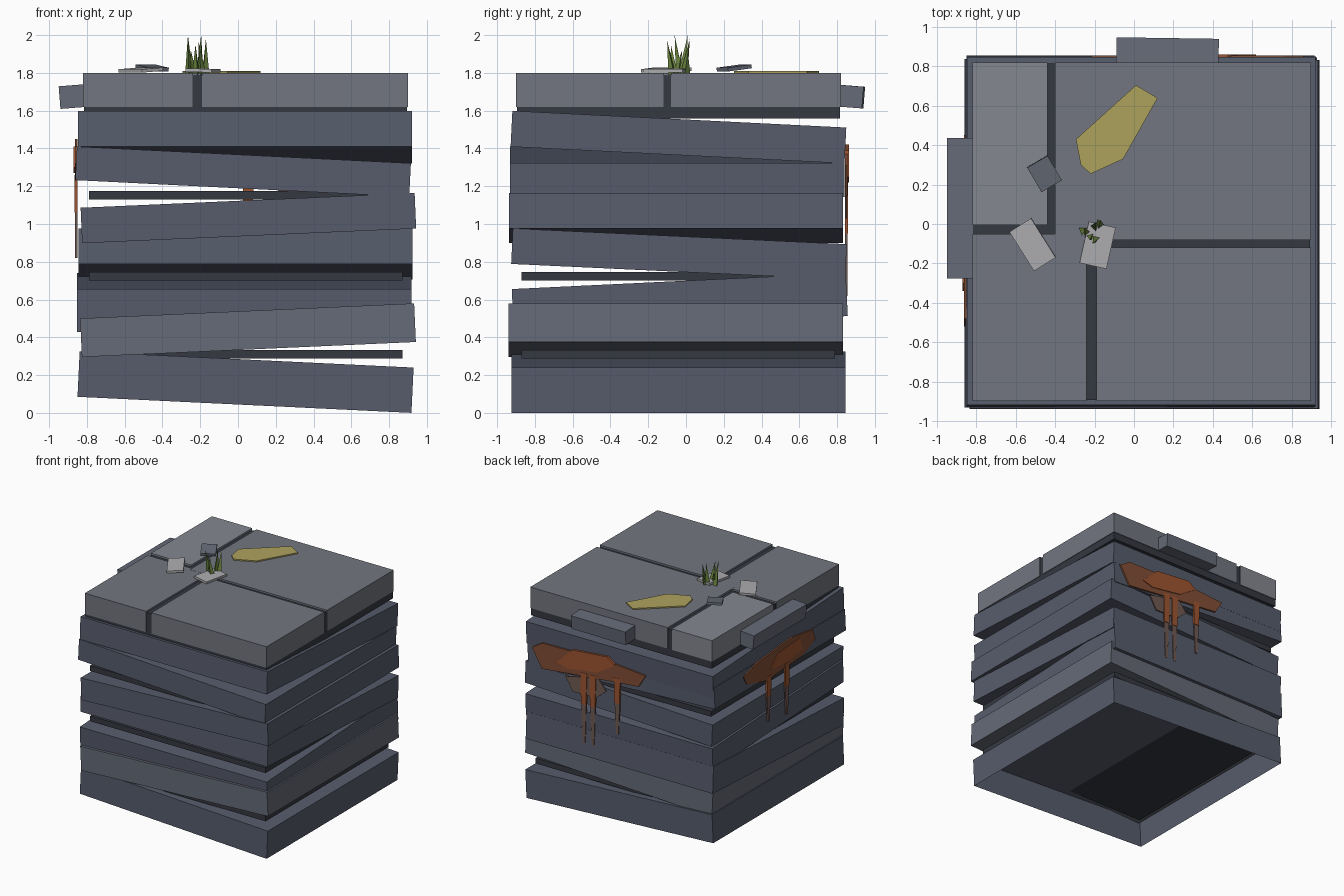
import bpy, bmesh, math, random
from mathutils import Matrix, Vector

if "Cube" in bpy.data.objects:
    bpy.data.objects.remove(bpy.data.objects["Cube"])

random.seed(4)


def mat(name, r, g, b):
    m = bpy.data.materials.new(name)
    m.diffuse_color = (r, g, b, 1)
    m.use_nodes = True
    m.node_tree.nodes["Principled BSDF"].inputs["Base Color"].default_value = m.diffuse_color
    return m


STONE = mat("slate", 0.095, 0.108, 0.15)
STONE_LIGHT = mat("slate_light", 0.13, 0.145, 0.185)
SLAB = mat("slab", 0.17, 0.18, 0.215)
SLAB_LIGHT = mat("slab_light", 0.23, 0.245, 0.28)
DARK = mat("dark_joint", 0.035, 0.04, 0.052)
CHIP = mat("chip", 0.42, 0.42, 0.44)
MOSS = mat("dry_moss", 0.42, 0.36, 0.11)
GRASS = mat("grass", 0.15, 0.24, 0.05)
RUST = mat("rust", 0.22, 0.075, 0.035)
RUST_BRIGHT = mat("rust_bright", 0.34, 0.09, 0.03)
RUST_GREY = mat("rust_grey", 0.16, 0.10, 0.085)


def finish(name, bm, material):
    bmesh.ops.recalc_face_normals(bm, faces=bm.faces)
    me = bpy.data.meshes.new(name)
    bm.to_mesh(me)
    bm.free()
    me.materials.append(material)
    ob = bpy.data.objects.new(name, me)
    bpy.context.collection.objects.link(ob)
    return ob


def box(name, centre, size, material, rot=(0, 0, 0), open_bottom=False):
    bm = bmesh.new()
    bmesh.ops.create_cube(bm, size=1)
    if open_bottom:
        low = [f for f in bm.faces if f.calc_center_median().z < -0.4]
        bmesh.ops.delete(bm, geom=low, context='FACES_ONLY')
    r = Matrix.Rotation(rot[2], 4, 'Z') @ Matrix.Rotation(rot[1], 4, 'Y') @ Matrix.Rotation(rot[0], 4, 'X')
    bm.transform(Matrix.Translation(centre) @ r @ Matrix.Diagonal((*size, 1)))
    return finish(name, bm, material)


def span(name, x0, x1, y0, y1, z0, z1, material):
    return box(name, ((x0 + x1) / 2, (y0 + y1) / 2, (z0 + z1) / 2), (x1 - x0, y1 - y0, z1 - z0), material)


def prism(name, pts, place, depth, material):
    """Flat polygon extruded; place(u, v, d) maps it into the scene."""
    bm = bmesh.new()
    lo = [bm.verts.new(place(u, v, 0)) for u, v in pts]
    hi = [bm.verts.new(place(u, v, depth)) for u, v in pts]
    bm.faces.new(lo)
    bm.faces.new(hi)
    n = len(pts)
    for i in range(n):
        j = (i + 1) % n
        bm.faces.new((lo[i], lo[j], hi[j], hi[i]))
    return finish(name, bm, material)


# Tilted stone courses: centre x, centre y, bottom z, top z, slope axis, slope
courses = [
    (0.04, -0.04, 0.0425, 0.2825, 'x', -0.048, STONE),
    (0.053, -0.055, 0.3355, 0.54, 'x', 0.045, STONE_LIGHT),
    (0.033, -0.033, 0.47, 0.698, 'y', 0.048, STONE),
    (0.04, -0.037, 0.747, 0.935, 'y', -0.047, STONE),
    (0.055, -0.053, 0.937, 1.125, 'x', 0.044, STONE),
    (0.027, -0.047, 1.188, 1.366, 'x', -0.05, STONE),
    (0.037, -0.04, 1.365, 1.555, 'y', -0.05, STONE),
]
for i, (cx, cy, z0, z1, axis, s, m) in enumerate(courses):
    a = math.atan(s)
    rot = (0, -a, 0) if axis == 'x' else (a, 0, 0)
    box(f"stone_course_{i + 1}", (cx, cy, (z0 + z1) / 2), (1.77, 1.77, z1 - z0), m, rot, open_bottom=(i == 0))

# Dark joint plates in the wedge gaps
for i, z in enumerate((0.31, 0.723, 1.153)):
    span(f"joint_plate_{i + 1}", -0.79, 0.87, -0.87, 0.79, z - 0.023, z + 0.023, DARK)

# Dark bed under the paving, filling the grooves
span("paving_bed", -0.815, 0.895, -0.895, 0.815, 1.558, 1.785, DARK)

# Paving slabs
span("paving_back_left", -0.82, -0.44, -0.005, 0.82, 1.62, 1.8, SLAB_LIGHT)
span("paving_front_left", -0.82, -0.24, -0.90, -0.05, 1.62, 1.799, SLAB)
span("paving_front_right", -0.19, 0.90, -0.90, -0.12, 1.62, 1.8, SLAB)
span("paving_back_right", -0.40, 0.90, -0.08, 0.82, 1.62, 1.8, SLAB)

# Bricks sticking out of the back and left sides
box("back_brick", (0.17, 0.865, 1.675), (0.52, 0.15, 0.115), STONE_LIGHT, (-0.08, 0, -0.015))
box("left_brick", (-0.87, 0.08, 1.675), (0.15, 0.715, 0.12), STONE_LIGHT, (0, -0.08, 0))


# Rust stains and drips on the back and left faces
def back(u, v, d):
    return (u, 0.842 + d, v)


def left(u, v, d):
    return (-0.85 - d, u, v)


prism("back_rust", [(0.86, 1.31), (0.765, 1.15), (0.33, 1.195), (-0.148, 1.24), (-0.215, 1.35),
                    (0.14, 1.38), (0.765, 1.37)], back, 0.014, RUST)
prism("back_rust_core", [(0.62, 1.25), (0.525, 1.22), (0.237, 1.26), (0.07, 1.365), (0.14, 1.42),
                         (0.477, 1.39)], back, 0.02, RUST_BRIGHT)
prism("back_rust_wash", [(0.544, 1.145), (0.477, 1.03), (0.256, 1.035), (0.16, 1.115), (0.237, 1.21)],
      back, 0.01, RUST_GREY)
prism("left_rust", [(0.453, 1.36), (0.275, 1.41), (-0.205, 1.45), (-0.48, 1.41), (-0.52, 1.32),
                    (-0.34, 1.24), (0.14, 1.21), (0.41, 1.28)], left, 0.014, RUST)
prism("left_rust_core", [(0.097, 1.285), (0.0, 1.39), (-0.30, 1.41), (-0.34, 1.30), (-0.136, 1.27)],
      left, 0.02, RUST_BRIGHT)


def drip(name, u, top, bottom, w, place):
    mid = top - (top - bottom) * 0.45
    prism(name + "_upper", [(u - w, top), (u + w, top), (u + w * 0.8, mid), (u - w * 0.8, mid)],
          place, 0.016, RUST_BRIGHT)
    prism(name + "_lower", [(u - w * 0.8, mid), (u + w * 0.8, mid), (u + w * 0.4, bottom), (u - w * 0.4, bottom)],
          place, 0.012, RUST_GREY)


for i, (u, t, b) in enumerate([(0.37, 1.22, 0.62), (0.285, 1.22, 0.62), (0.054, 1.26, 0.78)]):
    drip(f"back_drip_{i + 1}", u, t, b, 0.03, back)
for i, (u, t, b) in enumerate([(0.11, 1.24, 0.85), (-0.136, 1.26, 0.82)]):
    drip(f"left_drip_{i + 1}", u, t, b, 0.03, left)

# Dry moss patch on the paving
prism("moss_patch", [(-0.295, 0.43), (0.01, 0.705), (0.12, 0.64), (-0.055, 0.33), (-0.22, 0.255), (-0.27, 0.30)],
      lambda u, v, d: (u, v, 1.798 + d), 0.012, MOSS)

# Loose stone chips
box("chip_left", (-0.515, -0.105, 1.815), (0.13, 0.235, 0.018), CHIP, (0, -0.07, 0.56))
box("chip_middle", (-0.185, -0.108, 1.813), (0.14, 0.215, 0.018), CHIP, (0.0, 0.03, -0.22))
box("chip_back", (-0.455, 0.255, 1.826), (0.12, 0.145, 0.02), STONE_LIGHT, (0.12, 0, 0.53))

# Grass tuft: three-sided tapering blades
bm = bmesh.new()
blades = [(-0.26, -0.03, -0.265, -0.06, 2.0), (-0.24, -0.05, -0.25, -0.02, 1.92), (-0.20, -0.02, -0.195, 0.01, 2.0),
          (-0.19, -0.07, -0.21, -0.10, 1.97), (-0.175, -0.01, -0.17, 0.02, 1.98), (-0.22, -0.06, -0.225, -0.08, 1.95),
          (-0.18, 0.0, -0.165, 0.01, 1.91)]
for x, y, tx, ty, tz in blades:
    a0 = random.uniform(0, 2)
    ring = [bm.verts.new((x + 0.024 * math.cos(a0 + k * 2.094), y + 0.024 * math.sin(a0 + k * 2.094), 1.79))
            for k in range(3)]
    tip = bm.verts.new((tx, ty, tz))
    bm.faces.new(ring)
    for k in range(3):
        bm.faces.new((ring[k], ring[(k + 1) % 3], tip))
finish("grass_tuft", bm, GRASS)
